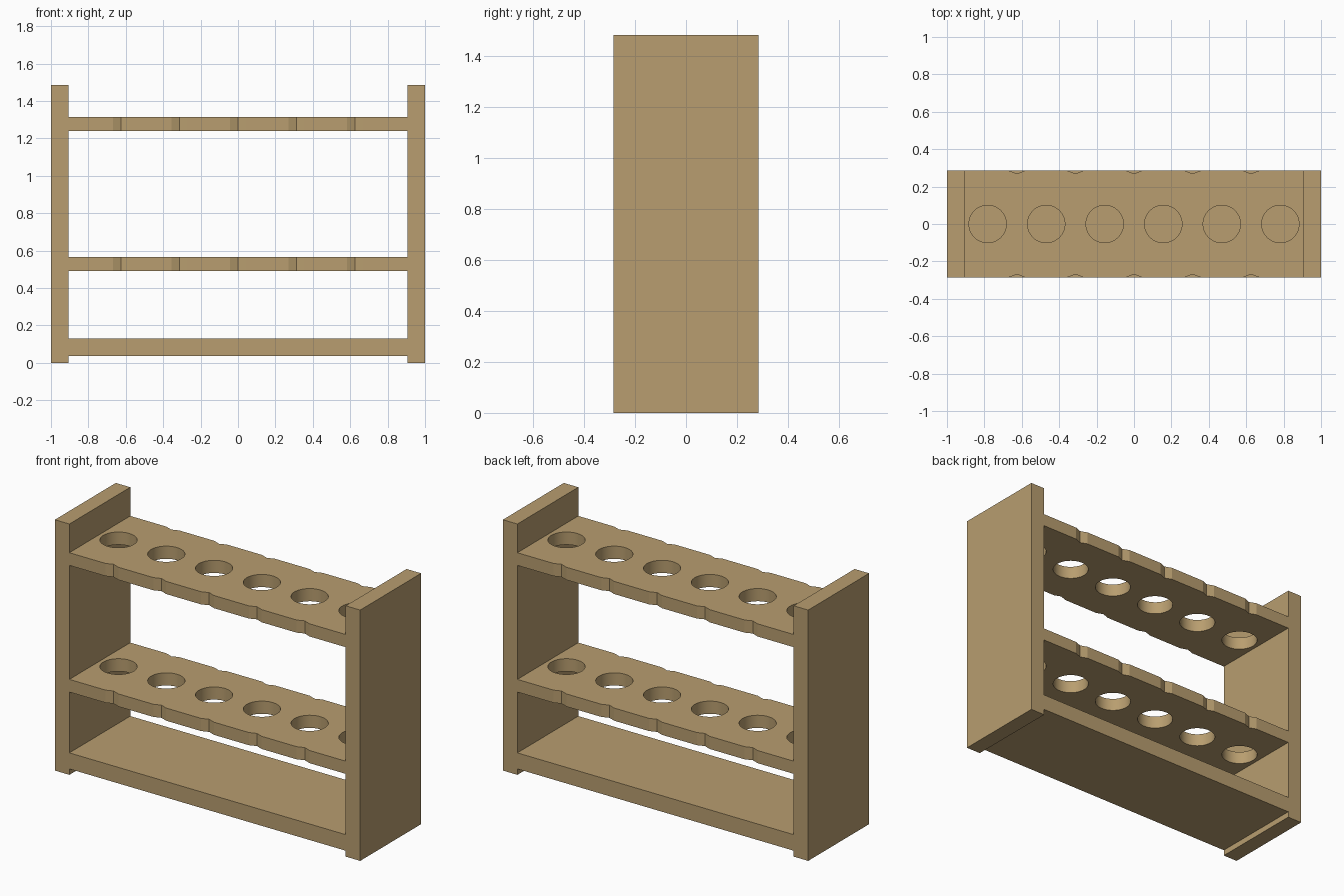
import bpy, bmesh
from math import cos, sin, tau, radians

if "Cube" in bpy.data.objects:
    bpy.data.objects.remove(bpy.data.objects["Cube"])

HALF_X, PANEL_T, HALF_Y, HEIGHT = 1.0, 0.095, 0.285, 1.485
INNER_X = HALF_X - PANEL_T
PITCH, HOLE_R = 0.313, 0.1
NOTCH_W, NOTCH_D = 0.042, 0.016

wood = bpy.data.materials.new("wood")
wood.diffuse_color = (0.48, 0.34, 0.16, 1)
wood.use_nodes = True
wood.node_tree.nodes["Principled BSDF"].inputs["Base Color"].default_value = wood.diffuse_color


def box(name, lo, hi):
    bpy.ops.mesh.primitive_cube_add(size=1, location=[(a + b) / 2 for a, b in zip(lo, hi)])
    ob = bpy.context.object
    ob.name = name
    ob.scale = [b - a for a, b in zip(lo, hi)]
    bpy.ops.object.transform_apply(location=False, rotation=False, scale=True)
    ob.data.materials.append(wood)
    return ob


def add_loop(curve, points):
    spline = curve.splines.new('POLY')
    spline.points.add(len(points) - 1)
    for p, (x, y) in zip(spline.points, points):
        p.co = (x, y, 0, 1)
    spline.use_cyclic_u = True


def tube_shelf(name, z0, z1):
    curve = bpy.data.curves.new(name, 'CURVE')
    curve.dimensions = '2D'
    curve.fill_mode = 'BOTH'
    curve.extrude = (z1 - z0) / 2
    # Board outline with shallow V notches between the holes
    front = [(-INNER_X, -HALF_Y)]
    for i in range(-2, 3):
        x = i * PITCH
        front += [(x - NOTCH_W, -HALF_Y), (x, -HALF_Y + NOTCH_D), (x + NOTCH_W, -HALF_Y)]
    front.append((INNER_X, -HALF_Y))
    add_loop(curve, front + [(-x, -y) for x, y in front])
    # Six round tube holes
    for i in range(6):
        cx = (i - 2.5) * PITCH
        add_loop(curve, [(cx + HOLE_R * cos(tau * k / 48), HOLE_R * sin(tau * k / 48))
                         for k in range(48)])
    ob = bpy.data.objects.new(name, curve)
    bpy.context.collection.objects.link(ob)
    ob.location.z = (z0 + z1) / 2
    bpy.ops.object.select_all(action='DESELECT')
    ob.select_set(True)
    bpy.context.view_layer.objects.active = ob
    bpy.ops.object.convert(target='MESH')
    ob = bpy.context.object
    # Weld the caps to the walls
    bm = bmesh.new()
    bm.from_mesh(ob.data)
    bmesh.ops.remove_doubles(bm, verts=bm.verts, dist=1e-4)
    bmesh.ops.recalc_face_normals(bm, faces=bm.faces)
    bm.to_mesh(ob.data)
    bm.free()
    ob.data.materials.clear()
    ob.data.materials.append(wood)
    bpy.ops.object.shade_smooth_by_angle(angle=radians(15))


# End panels
box("left_panel", (-HALF_X, -HALF_Y, 0), (-INNER_X, HALF_Y, HEIGHT))
box("right_panel", (INNER_X, -HALF_Y, 0), (HALF_X, HALF_Y, HEIGHT))
# Raised base board
box("base_board", (-INNER_X, -HALF_Y, 0.035), (INNER_X, HALF_Y, 0.13))
# Drilled shelves
tube_shelf("lower_shelf", 0.49, 0.565)
tube_shelf("upper_shelf", 1.24, 1.315)
